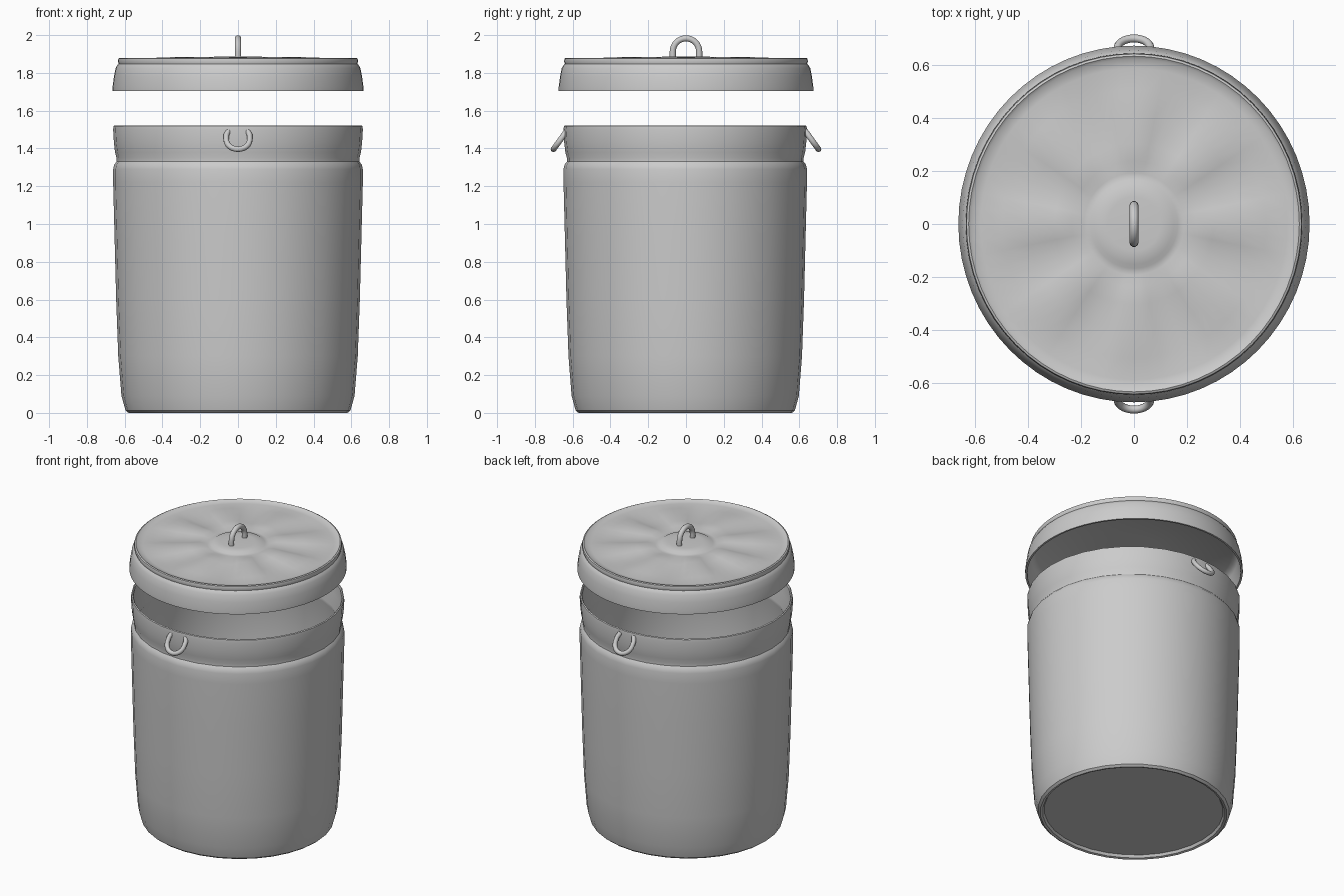
import bpy, bmesh, math
from mathutils import Vector, Matrix

if "Cube" in bpy.data.objects:
    bpy.data.objects.remove(bpy.data.objects["Cube"])


def lathe(name, profile, n, sy, y0=0.0, wave=None):
    """Revolve (radius, z) points about z, starting and ending on the axis."""
    bm = bmesh.new()
    rings = []
    for r, z in profile:
        if r == 0:
            rings.append([bm.verts.new((0, y0, z))] * n)
            continue
        ring = []
        for i in range(n):
            a = 2 * math.pi * i / n
            dz = wave(r, a) if wave else 0
            ring.append(bm.verts.new((r * math.cos(a), y0 + r * sy * math.sin(a), z + dz)))
        rings.append(ring)
    for a, b in zip(rings, rings[1:]):
        for i in range(n):
            j = (i + 1) % n
            bm.faces.new(list(dict.fromkeys((a[i], a[j], b[j], b[i]))))
    bmesh.ops.recalc_face_normals(bm, faces=bm.faces)
    return finish(name, bm, 35)


def finish(name, bm, angle):
    me = bpy.data.meshes.new(name)
    bm.to_mesh(me)
    bm.free()
    ob = bpy.data.objects.new(name, me)
    bpy.context.collection.objects.link(ob)
    bpy.ops.object.select_all(action='DESELECT')
    bpy.context.view_layer.objects.active = ob
    ob.select_set(True)
    bpy.ops.object.shade_smooth_by_angle(angle=math.radians(angle))
    return ob


def tube(name, path, normal, radius, matrix, sides=10):
    """Sweep a circle along a planar path."""
    bm = bmesh.new()
    pts = [Vector(p) for p in path]
    nrm = Vector(normal)
    rings = []
    for i, p in enumerate(pts):
        t = (pts[min(i + 1, len(pts) - 1)] - pts[max(i - 1, 0)]).normalized()
        side = t.cross(nrm)
        rings.append([bm.verts.new(p + radius * (math.cos(a) * nrm + math.sin(a) * side))
                      for a in (2 * math.pi * k / sides for k in range(sides))])
    for a, b in zip(rings, rings[1:]):
        for k in range(sides):
            j = (k + 1) % sides
            bm.faces.new((a[k], a[j], b[j], b[k]))
    bm.faces.new(rings[0])
    bm.faces.new(rings[-1])
    bmesh.ops.recalc_face_normals(bm, faces=bm.faces)
    bm.transform(matrix)
    return finish(name, bm, 40)


# Can: recessed base, tapered wall, groove, flared rim, hollow inside
lathe("can_body", [
    (0, 0.02), (0.555, 0.02), (0.565, 0.004), (0.58, 0.0), (0.595, 0.012),
    (0.617, 0.09), (0.634, 0.3), (0.645, 0.6), (0.654, 0.95), (0.661, 1.22),
    (0.661, 1.29), (0.655, 1.315), (0.643, 1.33), (0.643, 1.35), (0.651, 1.38),
    (0.657, 1.43), (0.661, 1.50), (0.659, 1.518), (0.652, 1.522), (0.646, 1.515),
    (0.642, 1.43), (0.628, 1.35), (0.628, 1.33), (0.645, 1.28), (0.638, 0.95),
    (0.62, 0.3), (0.602, 0.09), (0.585, 0.035), (0, 0.035)], 32, 0.975, -0.004)


# Lid: skirt, bead, radial pressed wedges, raised centre disc, hollow underside
def wedges(r, a):
    if not 0.19 < r < 0.58:
        return 0
    s = max(-1, min(1, 1.8 * math.cos(8 * a)))
    return 0.009 * s * math.sin(math.pi * (r - 0.18) / 0.42)


lathe("lid", [
    (0, 1.858), (0.18, 1.858), (0.60, 1.848), (0.625, 1.832), (0.635, 1.81), (0.652, 1.703),
    (0.664, 1.703), (0.664, 1.725), (0.657, 1.78), (0.648, 1.825), (0.638, 1.842),
    (0.632, 1.848), (0.636, 1.862), (0.633, 1.876), (0.625, 1.880), (0.615, 1.872),
    (0.58, 1.868), (0.50, 1.870), (0.40, 1.873), (0.30, 1.877), (0.235, 1.880),
    (0.19, 1.872), (0.165, 1.874), (0.15, 1.884), (0.10, 1.887), (0, 1.888)],
    64, 1.015, 0, lambda r, a: wedges(r, a))

# Lid handle: upright arch
R = 0.07
arch = [(0, -R, 1.87)] + [(0, -R * math.cos(math.pi * i / 16), 1.913 + R * math.sin(math.pi * i / 16))
                          for i in range(17)] + [(0, R, 1.87)]
tube("lid_handle", arch, (1, 0, 0), 0.017, Matrix())

# Side handles: drooping loops, front and back
R = 0.062
loop = ([(-R * 0.8, 0, 0.062), (-R, 0, 0.03)]
        + [(-R * math.cos(math.pi * i / 14), 0, -R * math.sin(math.pi * i / 14)) for i in range(15)]
        + [(R, 0, 0.03), (R * 0.8, 0, 0.062)])
for name, turn in (("front_handle", 0), ("back_handle", math.pi)):
    m = (Matrix.Rotation(turn, 4, 'Z') @ Matrix.Translation((0, -0.665, 1.446))
         @ Matrix.Rotation(math.radians(-36), 4, 'X'))
    tube(name, loop, (0, 1, 0), 0.015, m)
